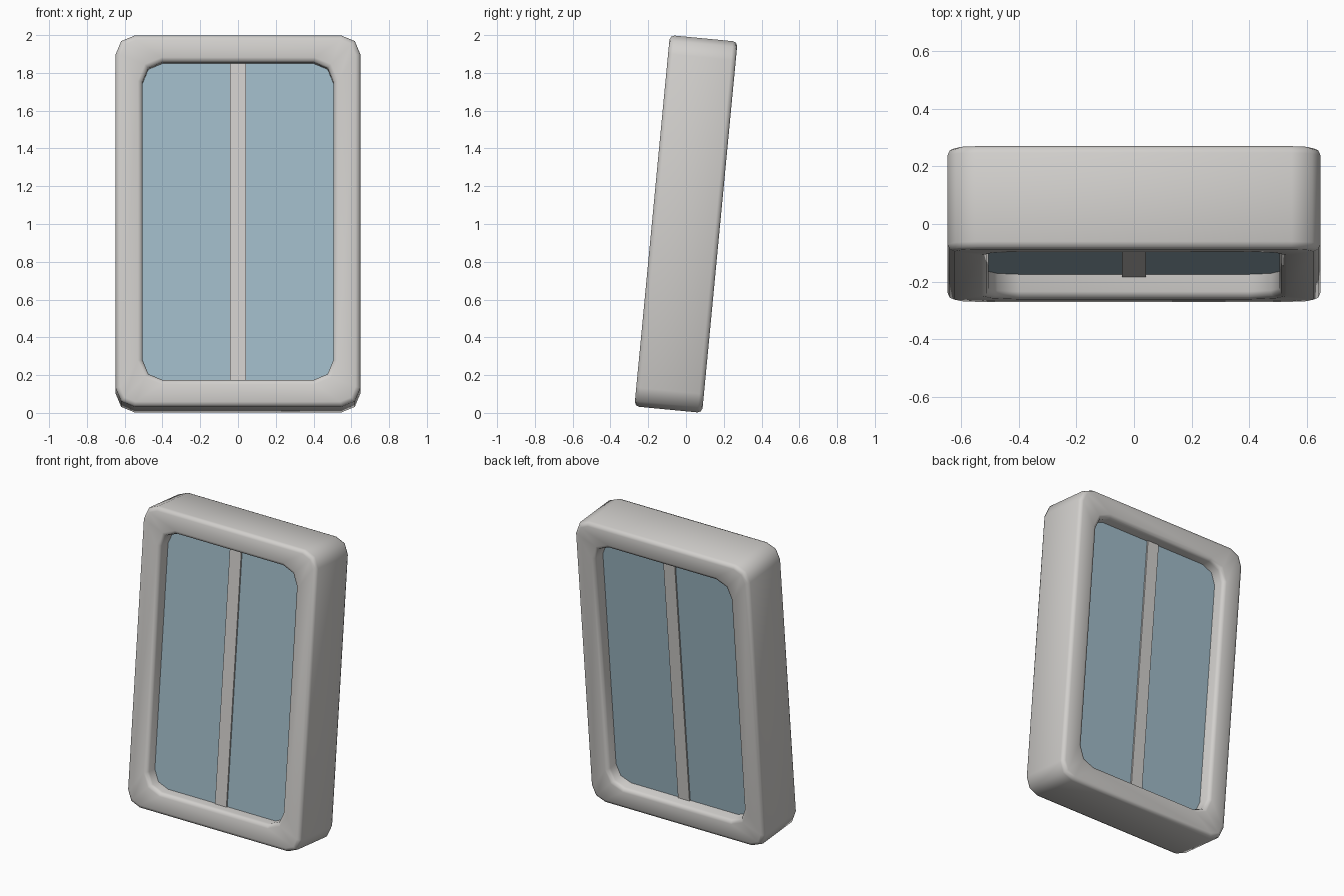
import bpy, bmesh, math
from mathutils import Matrix, Vector

if "Cube" in bpy.data.objects:
    bpy.data.objects.remove(bpy.data.objects["Cube"])

W, H, D = 1.296, 1.974, 0.36      # frame outer size
RIM = 0.143                       # frame bar width
TILT = math.radians(5.45)
PLACE = Matrix.Translation((0, 0, 1)) @ Matrix.Rotation(-TILT, 4, 'X')


def material(name, rgb):
    m = bpy.data.materials.new(name)
    m.diffuse_color = (*rgb, 1)
    m.use_nodes = True
    m.node_tree.nodes["Principled BSDF"].inputs["Base Color"].default_value = m.diffuse_color
    return m


grey = material("warm light grey", (0.64, 0.625, 0.605))
blue = material("pale blue glass", (0.355, 0.495, 0.575))


def finish(name, bm, mat, smooth=False):
    bmesh.ops.recalc_face_normals(bm, faces=bm.faces)
    bm.transform(PLACE)
    me = bpy.data.meshes.new(name)
    bm.to_mesh(me)
    bm.free()
    for p in me.polygons:
        p.use_smooth = smooth
    me.materials.append(mat)
    ob = bpy.data.objects.new(name, me)
    bpy.context.collection.objects.link(ob)
    return ob


def rounded_rect(hw, hh, r, seg=2):
    pts = []
    for i, (sx, sz) in enumerate([(1, 1), (-1, 1), (-1, -1), (1, -1)]):
        for k in range(seg + 1):
            a = math.pi / 2 * (i + k / seg)
            pts.append((sx * (hw - r) + r * math.cos(a),
                        sz * (hh - r) + r * math.sin(a)))
    return pts


def box(name, size, mat):
    bm = bmesh.new()
    bmesh.ops.create_cube(bm, size=1)
    bm.transform(Matrix.Diagonal((*size, 1)))
    return finish(name, bm, mat)


# Frame: rounded ring with softened front and back lips
bm = bmesh.new()
outer = rounded_rect(W / 2, H / 2, 0.1)
inner = rounded_rect(W / 2 - RIM, H / 2 - RIM, 0.105)
loops = [[bm.verts.new((x, y, z)) for x, z in pts]
         for pts, y in ((outer, -D / 2), (outer, D / 2), (inner, D / 2), (inner, -D / 2))]
n = len(outer)
for a in range(4):
    la, lb = loops[a], loops[(a + 1) % 4]
    for i in range(n):
        j = (i + 1) % n
        bm.faces.new((la[i], la[j], lb[j], lb[i]))
lips = [bm.edges.get((lp[i], lp[(i + 1) % n])) for lp in loops for i in range(n)]
bmesh.ops.recalc_face_normals(bm, faces=bm.faces)
bmesh.ops.bevel(bm, geom=lips, offset=0.025, offset_type='OFFSET',
                segments=2, profile=0.5, affect='EDGES')
finish("frame", bm, grey, smooth=True)

# Glass slab and central bar, with their ends sunk into the frame
box("glass", (W - 2 * RIM + 0.03, 0.19, H - 2 * RIM + 0.03), blue)
box("centre_bar", (0.085, 0.21, H - 2 * RIM + 0.04), grey)
